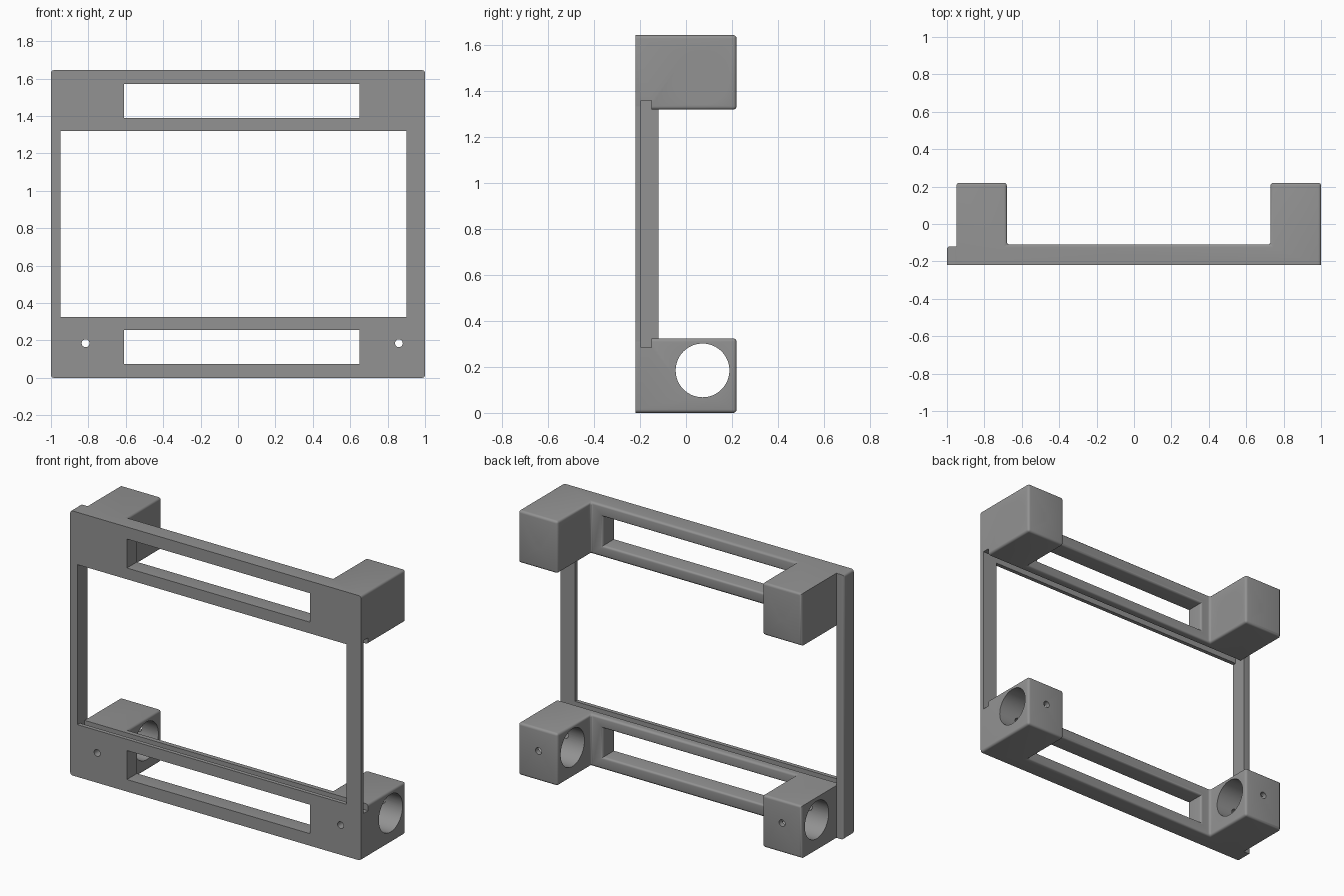
import bpy, bmesh, math
from mathutils import Matrix

if "Cube" in bpy.data.objects:
    bpy.data.objects.remove(bpy.data.objects["Cube"])

H = 1.645          # total height
R = 0.015          # edge rounding
MID = Matrix.Translation((0, 0, H)) @ Matrix.Scale(-1, 4, (0, 0, 1))

grey = bpy.data.materials.new("plain grey")
grey.diffuse_color = (0.29, 0.29, 0.29, 1)
grey.use_nodes = True
grey.node_tree.nodes["Principled BSDF"].inputs["Base Color"].default_value = grey.diffuse_color


def finish(bm, name, cutter=False):
    bmesh.ops.recalc_face_normals(bm, faces=bm.faces)
    me = bpy.data.meshes.new(name)
    bm.to_mesh(me)
    bm.free()
    ob = bpy.data.objects.new(name, me)
    bpy.context.collection.objects.link(ob)
    me.materials.append(grey)
    ob.hide_render = cutter
    if cutter:
        ob.display_type = 'WIRE'
        ob.hide_set(True)
    return ob


def box(lo, hi):
    bm = bmesh.new()
    bmesh.ops.create_cube(bm, size=1)
    for v in bm.verts:
        v.co = [lo[i] + (v.co[i] + 0.5) * (hi[i] - lo[i]) for i in range(3)]
    return bm


def rod(centre, radius, length, axis, sides):
    bm = bmesh.new()
    bmesh.ops.create_cone(bm, cap_ends=True, segments=sides, radius1=radius,
                          radius2=radius, depth=length)
    bm.transform(Matrix.Translation(centre) @ Matrix.Rotation(math.pi / 2, 4, axis))
    return bm


def bevel(bm, rule):
    edges = [e for e in bm.edges if rule(*(v.co for v in e.verts))]
    bmesh.ops.bevel(bm, geom=edges, offset=R, segments=4, profile=0.5,
                    affect='EDGES', clamp_overlap=True)


def slot_cutter():
    # rectangular opening that flares in a rounded lip at the back
    bm = bmesh.new()
    rings = [(-0.3, 0)]
    for i in range(5):
        a = i / 4 * math.pi / 2
        rings.append((-0.11 - R + R * math.sin(a), R * (1 - math.cos(a))))
    rings.append((-0.05, R))
    loops = []
    for y, g in rings:
        x0, x1, z0, z1 = -0.61 - g, 0.65 + g, 0.075 - g, 0.255 + g
        loops.append([bm.verts.new((x, y, z)) for x, z in
                      ((x0, z0), (x1, z0), (x1, z1), (x0, z1))])
    for a, b in zip(loops, loops[1:]):
        for i in range(4):
            j = (i + 1) % 4
            bm.faces.new((a[i], a[j], b[j], b[i]))
    bm.faces.new(loops[0])
    bm.faces.new(loops[-1])
    return bm


def rail(name, flip):
    # plan outline with a clamp block at each end, extruded upward
    outline = [(-0.95, -0.22), (1, -0.22), (1, 0.22), (0.73, 0.22), (0.73, -0.11),
               (-0.68, -0.11), (-0.68, 0.22), (-0.95, 0.22)]
    bm = bmesh.new()
    face = bm.faces.new([bm.verts.new((x, y, 0)) for x, y in outline])
    up = bmesh.ops.extrude_face_region(bm, geom=[face])['geom']
    bmesh.ops.translate(bm, vec=(0, 0, 0.325),
                        verts=[g for g in up if isinstance(g, bmesh.types.BMVert)])
    bmesh.ops.recalc_face_normals(bm, faces=bm.faces)

    def rounded(a, b):
        if a.y < -0.21 and b.y < -0.21:
            return False
        return not (a.x < -0.94 and b.x < -0.94 and abs(a.y - b.y) > 0.1)
    bevel(bm, rounded)

    # slot, panel groove, tube bores and screw holes
    cuts = {"slot": slot_cutter(),
            "groove": box((-1.1, -0.195, 0.285), (1.1, -0.15, 0.4)),
            "left_bore": rod((-0.815, 0.072, 0.185), 0.117, 0.5, 'Y', 64),
            "right_bore": rod((0.865, 0.072, 0.185), 0.117, 0.5, 'Y', 64),
            "left_screw_hole": rod((-0.815, 0, 0.185), 0.021, 1, 'X', 24),
            "right_screw_hole": rod((0.86, 0, 0.185), 0.021, 1, 'X', 24)}
    if flip:
        bm.transform(MID)
    ob = finish(bm, name)
    for part, c in cuts.items():
        if flip:
            c.transform(MID)
        m = ob.modifiers.new(part, 'BOOLEAN')
        m.operation = 'DIFFERENCE'
        m.solver = 'EXACT'
        m.object = finish(c, f"{name}_{part}_cutter", cutter=True)
    return ob


def smooth(ob):
    bpy.ops.object.select_all(action='DESELECT')
    ob.select_set(True)
    bpy.context.view_layer.objects.active = ob
    for m in list(ob.modifiers):
        bpy.ops.object.modifier_apply(modifier=m.name)
    bpy.ops.object.shade_smooth_by_angle(angle=math.radians(30))


# upper and lower rails with their blocks
parts = [rail("lower_rail", False), rail("upper_rail", True)]

# full-height left post with rounded outer edges
bm = box((-1, -0.22, 0), (-0.95, -0.12, H))
bevel(bm, lambda a, b: a.x < -0.99 and b.x < -0.99 and not (a.y < -0.2 and b.y < -0.2)
      or abs(a.y - b.y) > 0.05 and a.x < -0.99)
parts.append(finish(bm, "left_post"))

# thin right strip, open behind so a panel can slide in
parts.append(finish(box((0.9, -0.22, 0.3), (1, -0.195, H - 0.3)), "right_strip"))

for p in parts:
    smooth(p)

# cutters are no longer needed
for o in [o for o in bpy.data.objects if o.name.endswith("_cutter")]:
    bpy.data.objects.remove(o)
